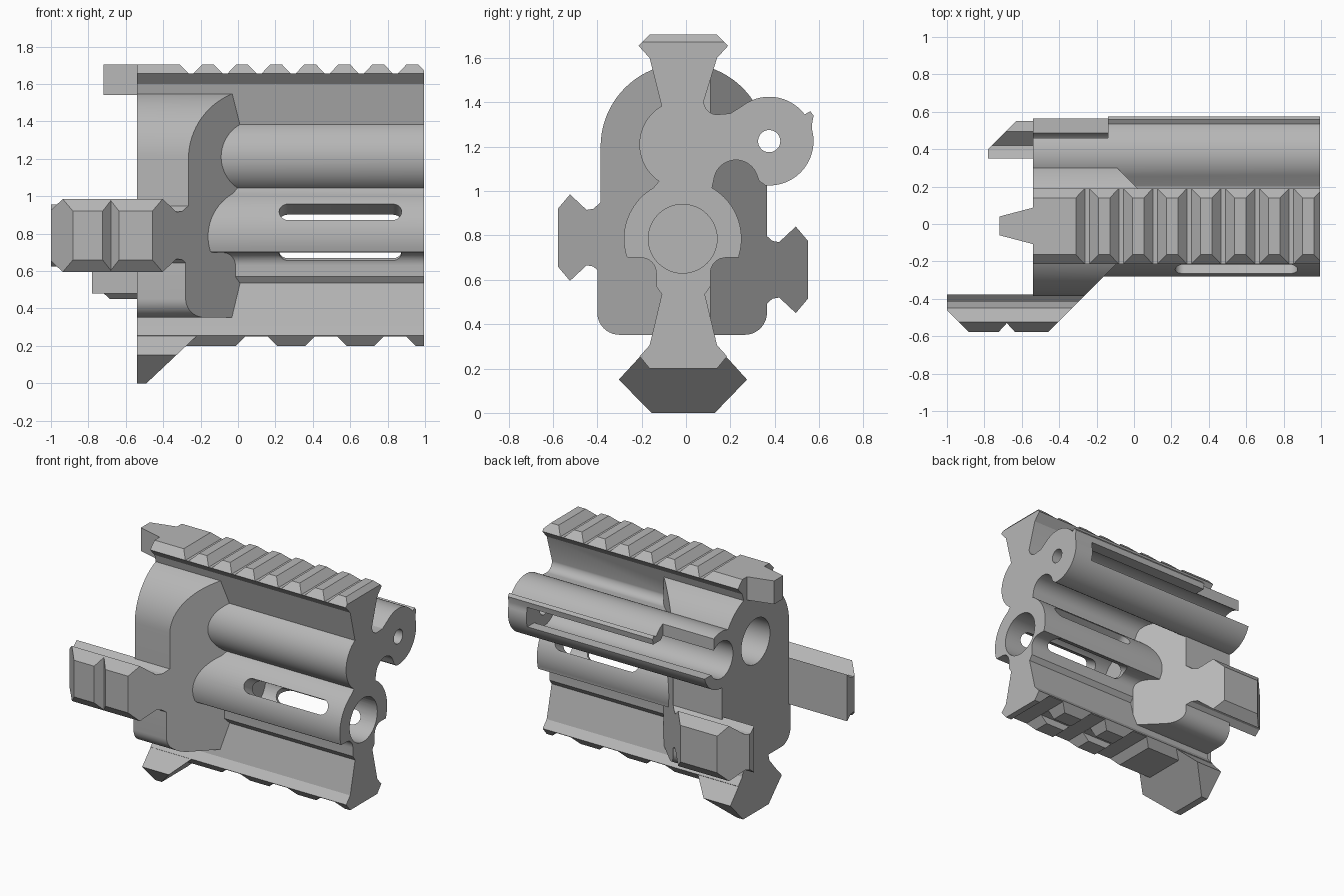
import bpy, bmesh
from math import sin, cos, radians
from mathutils import Matrix

cube = bpy.data.objects.get("Cube")
if cube:
    bpy.data.objects.remove(cube)

grey = bpy.data.materials.new("plain_grey")
grey.use_nodes = True
tone = (0.47, 0.47, 0.47, 1)
grey.diffuse_color = tone
grey.node_tree.nodes["Principled BSDF"].inputs["Base Color"].default_value = tone


def arc(cy, cz, r, a0, a1, n=16):
    return [(cy + r * cos(radians(a0 + (a1 - a0) * i / n)),
             cz + r * sin(radians(a0 + (a1 - a0) * i / n))) for i in range(n + 1)]


def circle(cy, cz, r):
    return arc(cy, cz, r, 0, 360, 48)[:-1]


def prism(name, pts, axis, lo, hi):
    """Extrude a profile along one axis; pts hold the other two axes in order."""
    def place(p, d):
        c = list(p)
        c.insert("xyz".index(axis), d)
        return c
    bm = bmesh.new()
    face = bm.faces.new([bm.verts.new(place(p, lo)) for p in pts])
    ext = bmesh.ops.extrude_face_region(bm, geom=[face])
    step = place((0, 0), hi - lo)
    bmesh.ops.translate(bm, vec=step, verts=[v for v in ext["geom"] if isinstance(v, bmesh.types.BMVert)])
    bmesh.ops.recalc_face_normals(bm, faces=bm.faces)
    mesh = bpy.data.meshes.new(name)
    bm.to_mesh(mesh)
    bm.free()
    mesh.materials.append(grey)
    ob = bpy.data.objects.new(name, mesh)
    bpy.context.collection.objects.link(ob)
    return ob


def combine(target, tool, op):
    mod = target.modifiers.new("bool", "BOOLEAN")
    mod.operation, mod.solver, mod.object = op, "EXACT", tool
    bpy.context.view_layer.objects.active = target
    bpy.ops.object.modifier_apply(modifier=mod.name)
    bpy.data.objects.remove(tool)


def cut(target, pts, axis, lo, hi):
    combine(target, prism("cutter", pts, axis, lo, hi), "DIFFERENCE")


def box(a0, a1, b0, b1):
    return [(a0, b0), (a1, b0), (a1, b1), (a0, b1)]


def mirror(pts):
    return [(-0.024 - y, z) for y, z in reversed(pts)]


# Section of the long body: rails, necks, side lobe and barrel
rail_top = [(0.14, 1.705), (0.19, 1.655), (0.14, 1.60)]
rail_low = ([(0.238, 0.70), (0.18, 0.70)] + arc(0.18, 0.63, 0.07, 110, 180, 8)
            + [(0.11, 0.57), (0.085, 0.535), (0.14, 0.305), (0.185, 0.255), (0.14, 0.2)])
section = (rail_top + arc(0.14, 1.405, 0.06, 180, 270, 8) + [(0.20, 1.35)]
           + arc(0.375, 1.225, 0.2, 128, 37, 24) + [(0.56, 1.36), (0.575, 1.34), (0.568, 1.30)]
           + arc(0.375, 1.225, 0.2, 15, -95, 24) + [(0.33, 1.045)]
           + arc(0.225, 1.04, 0.1, 25, 165)
           + arc(-0.015, 0.785, 0.265, 60, -17, 20) + rail_low
           + mirror(rail_low) + arc(-0.015, 0.785, 0.265, 197, 120, 20)
           + arc(-0.01, 1.21, 0.2, 236, 120, 28) + mirror(rail_top))
body = prism("handguard_body", section, "x", -0.54, 0.995)

# Teeth across the top rail and notches under the bottom rail
for i in range(8):
    c = -0.251 + 0.182 * i
    cut(body, [(c - 0.07, 1.715), (c - 0.012, 1.655), (c + 0.012, 1.655), (c + 0.07, 1.715)], "y", -0.5, 0.3)
for i in range(3):
    c = 0.1 + 0.37 * i
    cut(body, [(c - 0.12, 0.19), (c - 0.06, 0.25), (c + 0.06, 0.25), (c + 0.12, 0.19)], "y", -0.5, 0.5)
cut(body, box(-0.05, 0.026, 0.1, 0.249), "x", 0.1, 0.84)

# Rear block with two side rails, bevelled back towards the body
block = prism("rear_block", arc(-0.01, 1.2, 0.375, 0, 180, 40)
              + [(-0.385, 0.68), (-0.4, 0.65)]
              + arc(-0.3, 0.452, 0.1, 180, 270, 10) + arc(0.265, 0.452, 0.1, -90, 0, 10), "x", -0.54, 0.1)


def side_rail(name, s, face, zc, start):
    half = [(0.2, 0.165), (0.16, 0.13), (0.13, 0.125), (0.055, 0.195), (0, 0.13)]
    pts = [(s * (face - d), zc + h) for d, h in half]
    pts += [(s * (face - d), zc - h) for d, h in reversed(half)]
    return prism(name, pts, "x", start, 0.1)


front_rail = side_rail("front_side_rail", -1, 0.578, 0.79, -1)
cut(front_rail, [(-1.1, -0.36), (-0.88, -0.58), (-0.88, -0.7), (-1.1, -0.7)], "z", 0.4, 1.2)
cut(front_rail, [(-0.735, -0.59), (-0.68, -0.53), (-0.625, -0.59)], "z", 0.4, 1.2)
back_rail = side_rail("back_side_rail", 1, 0.55, 0.645, -0.78)
cut(back_rail, [(-0.85, 0.33), (-0.62, 0.56), (-0.62, 0.7), (-0.85, 0.7)], "z", 0.3, 1)
for rail in (front_rail, back_rail):
    combine(block, rail, "UNION")
cut(block, [(-0.58, -0.7), (0.11, -0.01), (0.2, 0.01), (-0.49, 0.7), (0.6, 0.7), (0.6, -0.7)], "z", -0.1, 2)

# Sloped foot under the rear and tapered tab on the top rail
foot = prism("rear_foot", [(-0.155, 0.31), (-0.303, 0.15), (-0.155, 0), (0.13, 0), (0.275, 0.15), (0.13, 0.31)],
             "x", -0.54, -0.1)
cut(foot, [(-0.5, -0.01), (-0.16, 0.31), (-0.16, 0.4), (0, 0.4), (0, -0.01)], "y", -0.5, 0.5)
tab = prism("rear_tab", [(-0.72, -0.06), (-0.53, -0.11), (-0.53, 0.09), (-0.72, 0.04)], "z", 1.54, 1.705)
for part in (block, foot, tab):
    combine(body, part, "UNION")

# Blind bores: upper one from the rear, lower one from the muzzle end
cut(body, circle(-0.01, 1.21, 0.16), "x", -0.7, 0.88)
cut(body, circle(-0.015, 0.785, 0.155), "x", 0.12, 1.1)

# Side tube: pin hole, inner channel, open side and trimmed upper lip
cut(body, circle(0.375, 1.225, 0.05), "x", 0.7, 1.1)
cut(body, circle(0.375, 1.225, 0.13), "x", -0.7, 0.85)
cut(body, box(0.4, 0.7, 1.16, 1.30), "x", -0.7, 0.85)
cut(body, box(0.46, 0.7, 1.2, 1.5), "x", -0.7, -0.14)

# Crossed rounded slots through the barrel walls
for angle in (30, -30):
    slot = prism("cutter", arc(0.27, 0, 0.05, 90, 270) + arc(0.825, 0, 0.05, -90, 90), "y", -0.34, 0.34)
    slot.data.transform(Matrix.Translation((0, -0.015, 0.785)) @ Matrix.Rotation(radians(angle), 4, "X"))
    combine(body, slot, "DIFFERENCE")

# Smooth curved faces, keep the hard edges
bpy.ops.object.select_all(action="DESELECT")
body.select_set(True)
bpy.context.view_layer.objects.active = body
bpy.ops.object.shade_smooth_by_angle(angle=radians(25))
